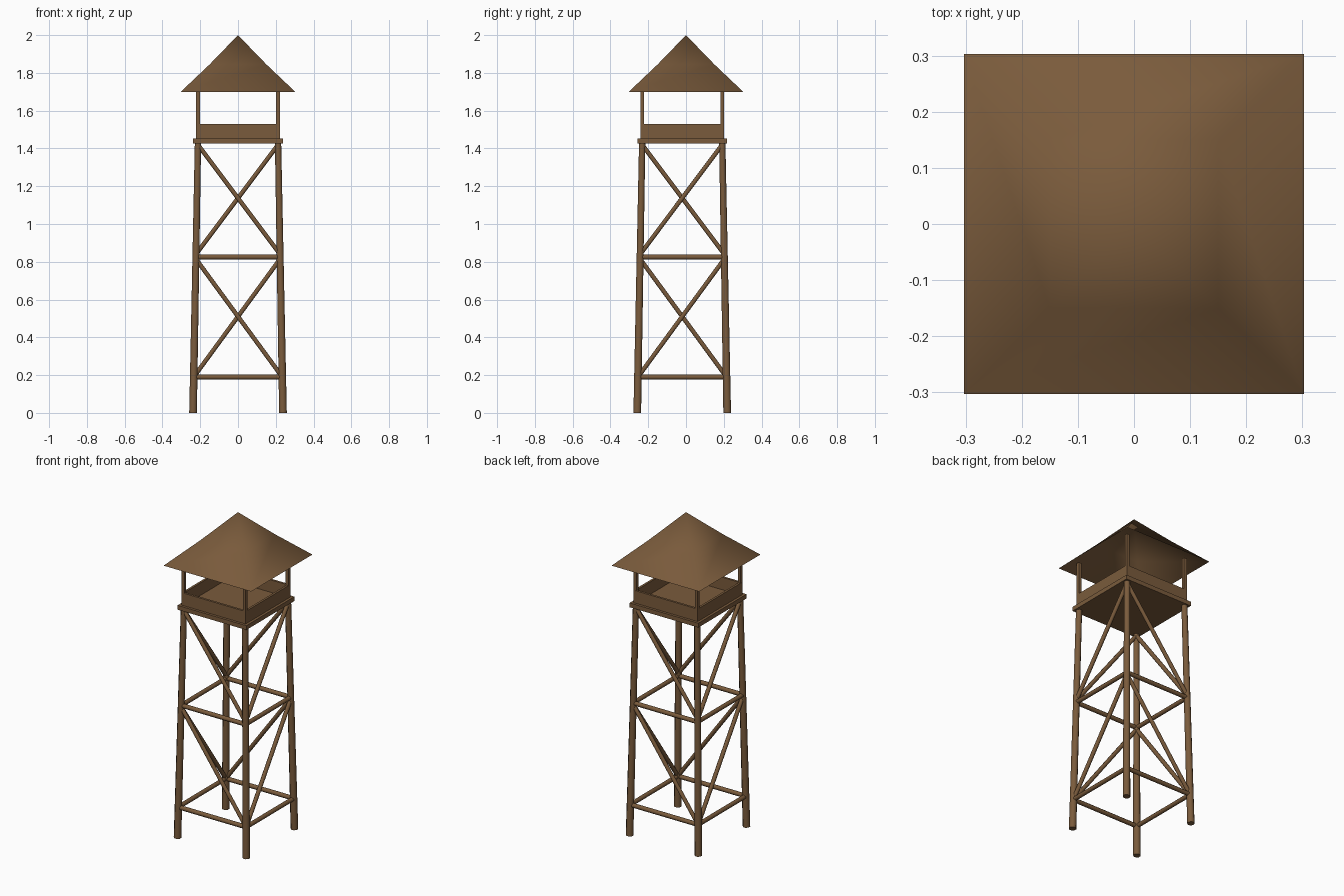
import bpy, bmesh, math
from mathutils import Vector, Matrix

if "Cube" in bpy.data.objects:
    bpy.data.objects.remove(bpy.data.objects["Cube"])

CY = -0.02  # tower body sits slightly forward of the roof centre

wood = bpy.data.materials.new("brown wood")
wood.diffuse_color = (0.195, 0.105, 0.045, 1)
wood.use_nodes = True
wood.node_tree.nodes["Principled BSDF"].inputs["Base Color"].default_value = wood.diffuse_color


def finish(name, bm, smooth=None):
    me = bpy.data.meshes.new(name)
    bm.to_mesh(me)
    bm.free()
    me.materials.append(wood)
    ob = bpy.data.objects.new(name, me)
    bpy.context.collection.objects.link(ob)
    if smooth is not None:
        bpy.ops.object.select_all(action='DESELECT')
        ob.select_set(True)
        bpy.context.view_layer.objects.active = ob
        bpy.ops.object.shade_smooth_by_angle(angle=math.radians(smooth))
    return ob


def pole(name, a, b, r1, r2, sides=8):
    a, b = Vector(a), Vector(b)
    d = b - a
    bm = bmesh.new()
    rot = d.to_track_quat('Z', 'Y').to_matrix().to_4x4()
    bmesh.ops.create_cone(bm, cap_ends=True, segments=sides, radius1=r1, radius2=r2,
                          depth=d.length,
                          matrix=Matrix.Translation((a + b) / 2) @ rot
                          @ Matrix.Rotation(math.pi / sides, 4, 'Z'))
    return finish(name, bm, 50)


def box(name, lo, hi):
    lo, hi = Vector(lo), Vector(hi)
    bm = bmesh.new()
    bmesh.ops.create_cube(bm, size=1, matrix=Matrix.Translation((lo + hi) / 2)
                          @ Matrix.Diagonal((*(hi - lo), 1)))
    return finish(name, bm)


def leg_point(sx, sy, z):
    h = 0.238 - 0.026 * z / 1.43
    return (sx * h, CY + sy * h, z)


# legs
corners = [(-1, -1), (1, -1), (1, 1), (-1, 1)]
labels = ["front_left", "front_right", "back_right", "back_left"]
for c, n in zip(corners, labels):
    foot, top = leg_point(*c, 0), leg_point(*c, 1.43)
    pole(n + "_leg", foot, top, 0.022, 0.018)

# horizontal beams and single diagonals, high ends on two opposite legs
faces = ["front", "right", "back", "left"]
for i, n in enumerate(faces):
    a, b = corners[i], corners[(i + 1) % 4]
    for z, level in ((0.19, "lower"), (0.825, "upper")):
        pole(f"{n}_{level}_beam", leg_point(*a, z), leg_point(*b, z), 0.0135, 0.0135)
    hi, lo = (a, b) if a[0] == a[1] else (b, a)
    for z0, z1, level in ((0.19, 0.815, "lower"), (0.84, 1.42, "upper")):
        pole(f"{n}_{level}_brace", leg_point(*lo, z0), leg_point(*hi, z1), 0.0125, 0.0125)

# platform
box("platform", (-0.238, CY - 0.238, 1.425), (0.238, CY + 0.238, 1.452))

# parapet walls
w, t = 0.222, 0.014
for s, n in ((-1, "front"), (1, "back")):
    y = sorted((CY + s * w, CY + s * (w - t)))
    box(n + "_wall", (-w, y[0], 1.45), (w, y[1], 1.53))
for s, n in ((-1, "left"), (1, "right")):
    x = sorted((s * w, s * (w - t)))
    box(n + "_wall", (x[0], CY - w + t, 1.45), (x[1], CY + w - t, 1.53))

# roof posts
for (sx, sy), n in zip(corners, labels):
    x, y = sx * 0.212, CY + sy * 0.212
    box(n + "_post", (x - 0.0095, y - 0.0095, 1.45), (x + 0.0095, y + 0.0095, 1.735))

# hollow pyramid roof with slightly flared eaves
bm = bmesh.new()
rings = [[bm.verts.new((sx * h, sy * h, z)) for sx, sy in corners]
         for h, z in ((0.303, 1.70), (0.15, 1.845))]
apex = bm.verts.new((0, 0, 2.0))
for i in range(4):
    j = (i + 1) % 4
    bm.faces.new((rings[0][i], rings[0][j], rings[1][j], rings[1][i]))
    bm.faces.new((rings[1][i], rings[1][j], apex))
finish("roof", bm, 85)
